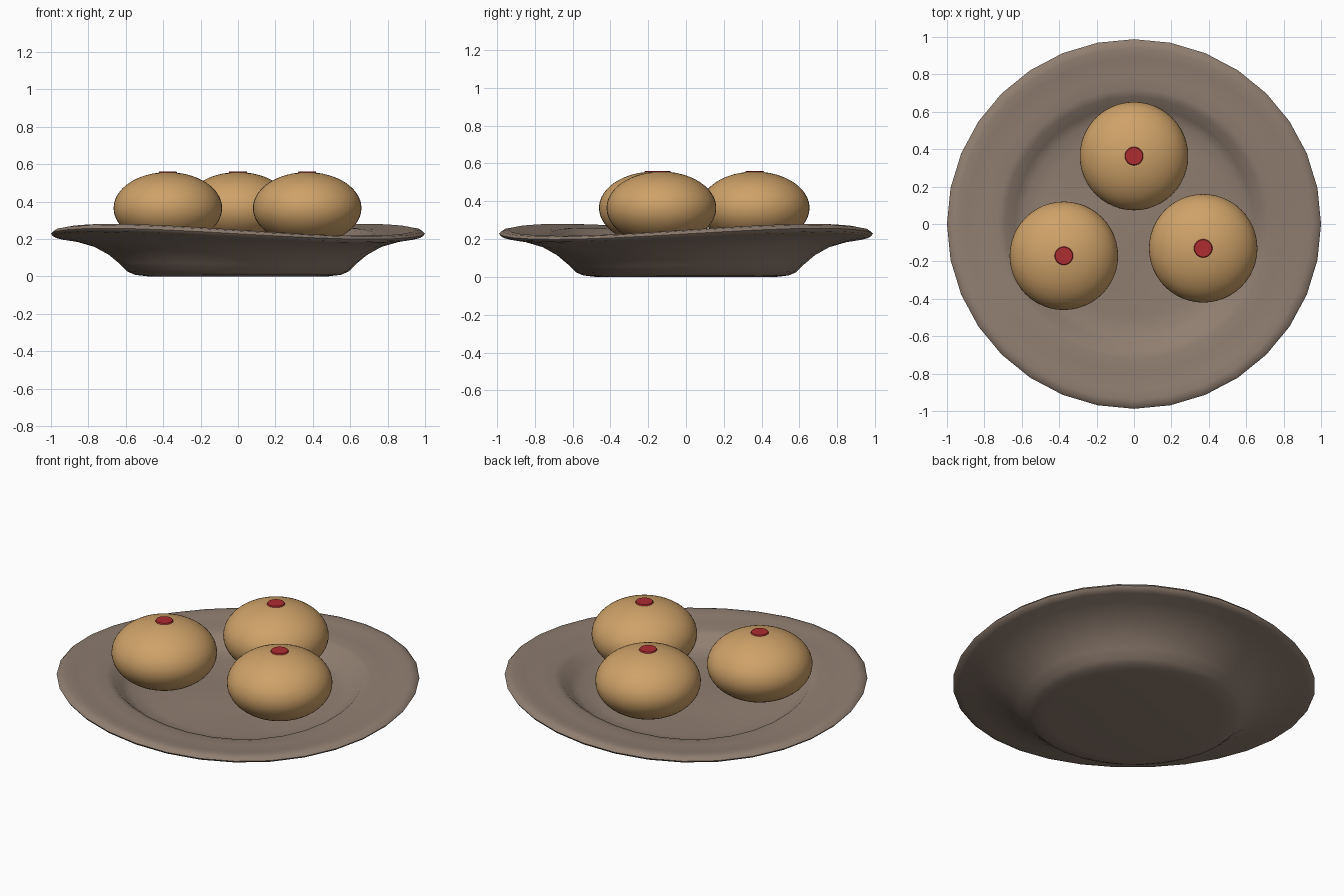
import bpy, bmesh, math

cube = bpy.data.objects.get("Cube")
if cube:
    bpy.data.objects.remove(cube, do_unlink=True)


def material(name, rgb):
    mat = bpy.data.materials.new(name)
    mat.use_nodes = True
    colour = (*rgb, 1)
    mat.diffuse_color = colour
    bsdf = next(n for n in mat.node_tree.nodes if n.type == 'BSDF_PRINCIPLED')
    bsdf.inputs["Base Color"].default_value = colour
    return mat


def finish(name, bm, mat, angle):
    bmesh.ops.recalc_face_normals(bm, faces=bm.faces)
    mesh = bpy.data.meshes.new(name)
    bm.to_mesh(mesh)
    bm.free()
    mesh.materials.append(mat)
    obj = bpy.data.objects.new(name, mesh)
    bpy.context.collection.objects.link(obj)
    bpy.ops.object.select_all(action='DESELECT')
    obj.select_set(True)
    bpy.context.view_layer.objects.active = obj
    bpy.ops.object.shade_smooth_by_angle(angle=math.radians(angle))
    return obj


clay = material("clay brown", (0.28, 0.21, 0.165))
dough = material("golden dough", (0.62, 0.36, 0.14))
red = material("red", (0.42, 0.025, 0.03))

# Plate: turned profile from underside to well, with a gently warped rim
SIDES = 32
RIM_Z = 0.235
profile = [(0.48, 0), (0.55, 0.008), (0.59, 0.025), (0.63, 0.065),
           (0.69, 0.115), (0.78, 0.165), (0.88, 0.195), (0.96, 0.207),
           (0.99, 0.215), (1.0, 0.228), (0.985, 0.243), (0.95, 0.249),
           (0.9, 0.24), (0.8, 0.232), (0.73, 0.23), (0.69, 0.218),
           (0.64, 0.172), (0.59, 0.148), (0.5, 0.14), (0.25, 0.138)]
bm = bmesh.new()
rings = []
for r, z in profile:
    ring = []
    for i in range(SIDES):
        a = math.tau * i / SIDES
        warp = 0.03 * math.sin(2 * a) * z / RIM_Z
        ring.append(bm.verts.new((r * math.cos(a), 0.988 * r * math.sin(a), z + warp)))
    rings.append(ring)
for low, high in zip(rings, rings[1:]):
    for i in range(SIDES):
        j = (i + 1) % SIDES
        bm.faces.new((low[i], low[j], high[j], high[i]))
bm.faces.new(rings[0])
bm.faces.new(rings[-1])
finish("plate", bm, clay, 60)

# Three buns, each with a thin red dot on top
BUN_R, BUN_H, BUN_Z = 0.29, 0.192, 0.365
for name, x, y in (("back", 0, 0.363), ("right", -0.375, -0.17), ("left", 0.37, -0.13)):
    bm = bmesh.new()
    bmesh.ops.create_uvsphere(bm, u_segments=48, v_segments=32, radius=1)
    for v in bm.verts:
        v.co = (v.co.x * BUN_R, v.co.y * BUN_R, v.co.z * BUN_H)
    bun = finish(name + "_bun", bm, dough, 60)
    bun.location = (x, y, BUN_Z)

    bm = bmesh.new()
    bmesh.ops.create_cone(bm, cap_ends=True, segments=24, radius1=0.05,
                          radius2=0.046, depth=0.008)
    dot = finish(name + "_bun_dot", bm, red, 30)
    dot.location = (x, y, BUN_Z + BUN_H)
